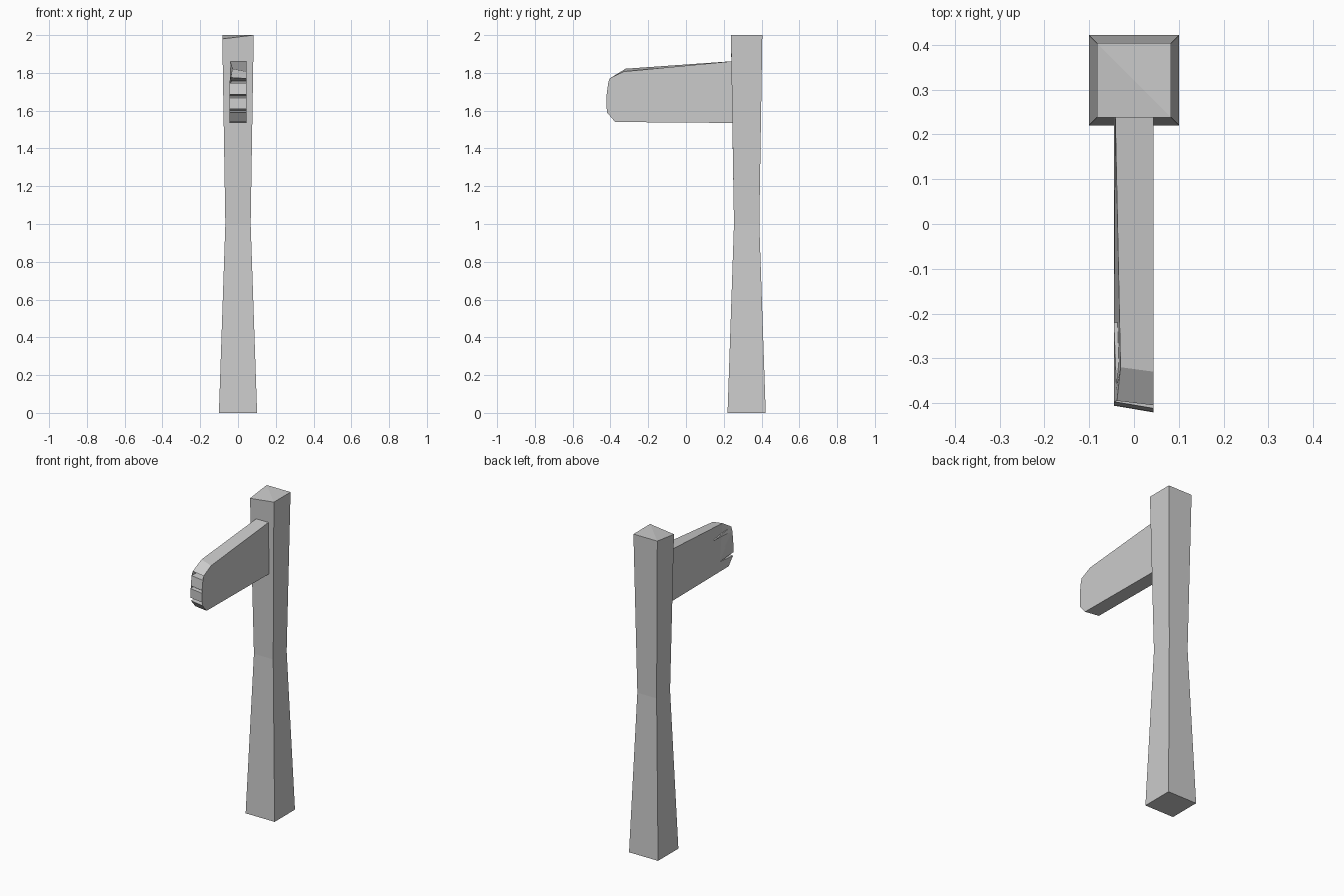
import bpy, bmesh

if "Cube" in bpy.data.objects:
    bpy.data.objects.remove(bpy.data.objects["Cube"])


def loft(name, rings):
    """Skin matching vertex rings and cap both ends."""
    bm = bmesh.new()
    loops = [[bm.verts.new(p) for p in ring] for ring in rings]
    for a, b in zip(loops, loops[1:]):
        n = len(a)
        for i in range(n):
            j = (i + 1) % n
            bm.faces.new((a[i], a[j], b[j], b[i]))
    caps = [bm.faces.new(loops[0][::-1]), bm.faces.new(loops[-1])]
    bmesh.ops.triangulate(bm, faces=caps)
    bmesh.ops.recalc_face_normals(bm, faces=bm.faces[:])
    mesh = bpy.data.meshes.new(name)
    bm.to_mesh(mesh)
    bm.free()
    obj = bpy.data.objects.new(name, mesh)
    bpy.context.collection.objects.link(obj)
    return obj


# Square post, pinched at mid height, with one top corner cut lower
rings = []
for z, half in ((0, 0.101), (1, 0.067), (2, 0.083)):
    rings.append([[sx * half, 0.321 + sy * half, z]
                  for sx, sy in ((-1, -1), (1, -1), (1, 1), (-1, 1))])
rings[2][0][2] = 1.98
loft("post", rings)

# Sign board: side outline (y, z) with a splintered front end
outline = [(0.25, 1.862), (-0.33, 1.807), (-0.405, 1.77),
           (-0.22, 1.756), (-0.412, 1.746), (-0.42, 1.685),
           (-0.32, 1.677), (-0.421, 1.668), (-0.421, 1.61),
           (-0.27, 1.602), (-0.418, 1.59), (-0.375, 1.54), (0.25, 1.535)]
right = [(0.044, y, z) for y, z in outline]
left = [(-0.045, y + (0.015 if y < -0.35 else 0), z) for y, z in outline]
# The far top edge is slightly raised and leans inwards at the tip
left[0] = (-0.042, 0.25, 1.862)
left[1] = (-0.03, -0.32, 1.822)
left[2] = (-0.038, -0.395, 1.775)
loft("sign_board", [left, right])
